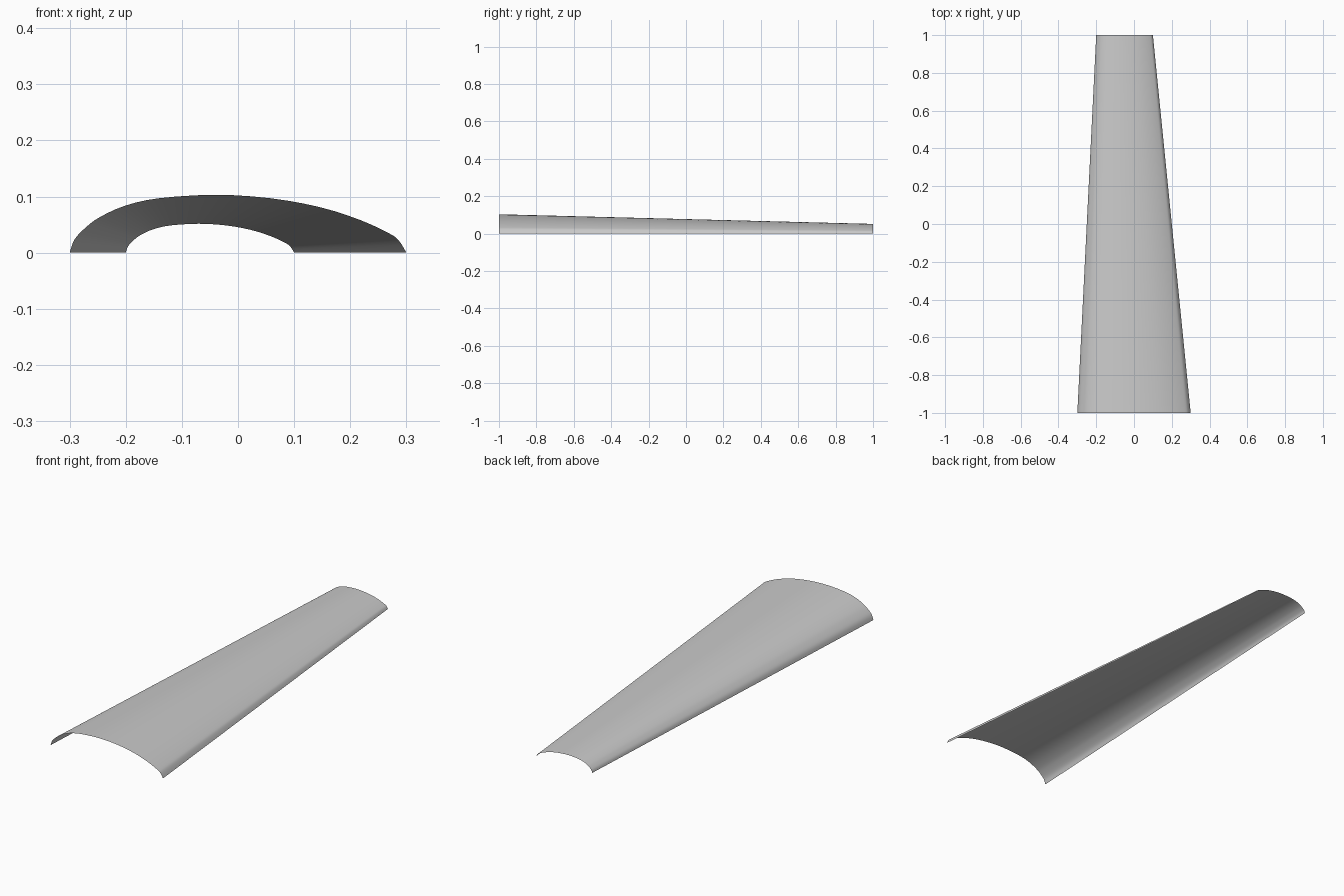
import bpy
from mathutils import Vector
from mathutils.geometry import interpolate_bezier

cube = bpy.data.objects.get("Cube")
if cube:
    bpy.data.objects.remove(cube, do_unlink=True)

# Grey sheet material
grey = bpy.data.materials.new("light_grey")
grey.use_nodes = True
colour = (0.6, 0.6, 0.6, 1)
grey.diffuse_color = colour
grey.node_tree.nodes["Principled BSDF"].inputs["Base Color"].default_value = colour

# Lopsided arch of the wide front end, from right foot to left foot
ARCH = [(-.3, 0), (-.291, .024), (-.27, .046), (-.245, .064), (-.2, .084),
        (-.14, .097), (-.04, .103), (.057, .097), (.146, .081), (.218, .058),
        (.27, .034), (.287, .021), (.3, 0)]


def smooth_path(points, steps):
    """Smooth curve through the points."""
    pts = [Vector((x, 0, z)) for x, z in points]
    ends = [pts[0]] + pts + [pts[-1]]
    path = [pts[0]]
    for a, b, c, d in zip(ends, ends[1:], ends[2:], ends[3:]):
        path += interpolate_bezier(b, b + (c - a) / 6, c - (d - b) / 6, c, steps + 1)[1:]
    return path


# Curved shell: the arch shrinks to half size towards the back
ROWS = 40
profile = smooth_path(ARCH, 3)
n = len(profile)
verts, faces = [], []
for row in range(ROWS + 1):
    t = row / ROWS
    size = 1 - t / 2
    verts += [(p.x * size - 0.05 * t, 2 * t - 1, p.z * size) for p in profile]
for row in range(ROWS):
    for i in range(n - 1):
        a = row * n + i
        faces.append((a, a + 1, a + n + 1, a + n))

mesh = bpy.data.meshes.new("tapered_shell")
mesh.from_pydata(verts, [], faces)
mesh.materials.append(grey)
mesh.shade_smooth()
shell = bpy.data.objects.new("tapered_shell", mesh)
bpy.context.collection.objects.link(shell)
